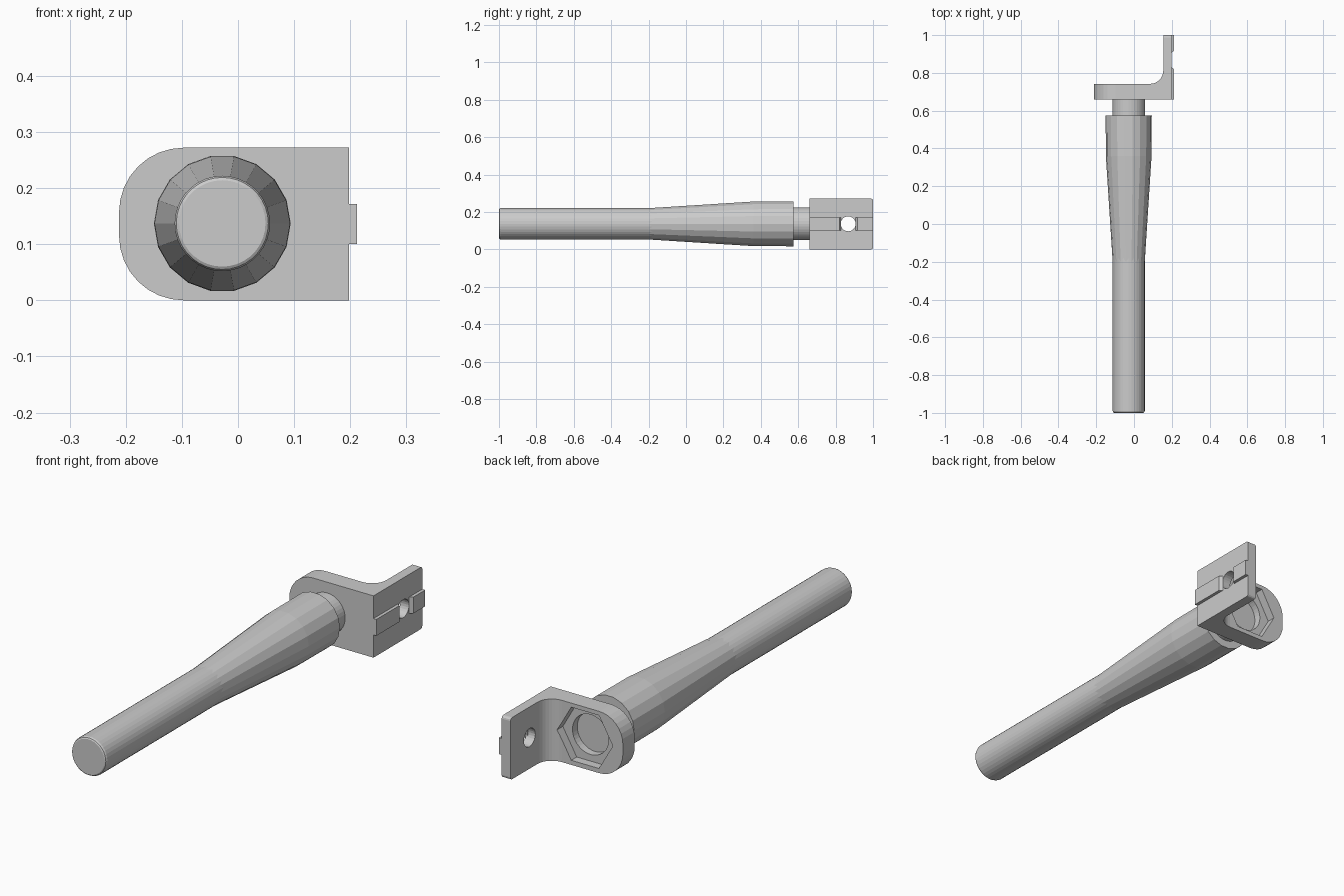
import bpy, bmesh
from math import sin, cos, pi
from mathutils import Vector

if "Cube" in bpy.data.objects:
    bpy.data.objects.remove(bpy.data.objects["Cube"])

CX, CZ = -0.028, 0.137      # handle axis, running along y
HEIGHT = 0.272              # bracket height


def finish(name, bm):
    bmesh.ops.recalc_face_normals(bm, faces=bm.faces)
    mesh = bpy.data.meshes.new(name)
    bm.to_mesh(mesh)
    bm.free()
    obj = bpy.data.objects.new(name, mesh)
    bpy.context.collection.objects.link(obj)
    return obj


def lathe_y(name, profile, sides):
    """Revolve (y, radius) points around the handle axis and cap both ends."""
    bm = bmesh.new()
    rings = []
    for y, r in profile:
        rings.append([bm.verts.new((CX + r * cos(2 * pi * i / sides), y,
                                    CZ + r * sin(2 * pi * i / sides)))
                      for i in range(sides)])
    for a, b in zip(rings, rings[1:]):
        for i in range(sides):
            j = (i + 1) % sides
            bm.faces.new((a[i], a[j], b[j], b[i]))
    bm.faces.new(rings[0])
    bm.faces.new(rings[-1])
    return finish(name, bm)


def prism_z(outline, z0, z1):
    """Extrude an xy outline between two heights."""
    bm = bmesh.new()
    face = bm.faces.new([bm.verts.new((x, y, z0)) for x, y in outline])
    ext = bmesh.ops.extrude_face_region(bm, geom=[face])
    verts = [v for v in ext["geom"] if isinstance(v, bmesh.types.BMVert)]
    bmesh.ops.translate(bm, verts=verts, vec=(0, 0, z1 - z0))
    bmesh.ops.recalc_face_normals(bm, faces=bm.faces)
    return bm


def cut(target, cutter):
    cutter.hide_render = True
    cutter.hide_set(True)
    mod = target.modifiers.new(cutter.name, "BOOLEAN")
    mod.operation = "DIFFERENCE"
    mod.solver = "EXACT"
    mod.object = cutter


# Handle: slim shaft with chamfered tip, then a faceted grip and short neck
lathe_y("shaft", [(-1, 0.077), (-0.997, 0.082), (-0.99, 0.085), (-0.15, 0.085)], 36)
lathe_y("grip", [(-0.2, 0.085), (0.36, 0.121), (0.575, 0.122)], 18)
lathe_y("neck", [(0.56, 0.087), (0.672, 0.087)], 36)

# L-shaped bracket with inner fillet
R = 0.07
fillet = [(0.155 - R + R * sin(a * pi / 16), 0.742 + R - R * cos(a * pi / 16))
          for a in range(9)]
outline = [(-0.212, 0.66), (0.198, 0.66), (0.198, 1.0), (0.155, 1.0)]
outline += fillet[::-1] + [(-0.212, 0.742)]
bm = prism_z(outline, 0, HEIGHT)


def bevel_edges(test, width, segments):
    edges = [e for e in bm.edges if all(test(v.co) for v in e.verts)
             and abs(e.verts[0].co.z - e.verts[1].co.z) < 1e-5]
    bmesh.ops.bevel(bm, geom=edges, offset=width, segments=segments,
                    profile=0.5, affect="EDGES")


bevel_edges(lambda c: c.x < -0.21, 0.115, 8)    # rounded plate end
bevel_edges(lambda c: c.y > 0.999, 0.012, 3)    # arm corners
bracket = finish("bracket", bm)

# Hexagonal nut pocket and round bolt hole in the plate
cut(bracket, lathe_y("nut_pocket_cutter", [(0.704, 0.135), (0.8, 0.135)], 6))
cut(bracket, lathe_y("bolt_hole_cutter", [(0.62, 0.088), (0.85, 0.088)], 36))

# Round hole through the arm
hole = bmesh.new()
bmesh.ops.create_cone(hole, cap_ends=True, segments=24, radius1=0.04, radius2=0.04, depth=0.2)
for v in hole.verts:
    v.co = Vector((v.co.z + 0.18, v.co.x + 0.867, v.co.y + CZ))
cut(bracket, finish("arm_hole_cutter", hole))

# Locating ribs on the outer face, sloped towards the hole
for name, end, foot, top in (("front_rib", 0.66, 0.83, 0.82),
                             ("back_rib", 1.0, 0.907, 0.917)):
    finish(name, prism_z([(0.19, end), (0.212, end), (0.212, top), (0.198, foot), (0.19, foot)],
                         0.1, 0.172))
